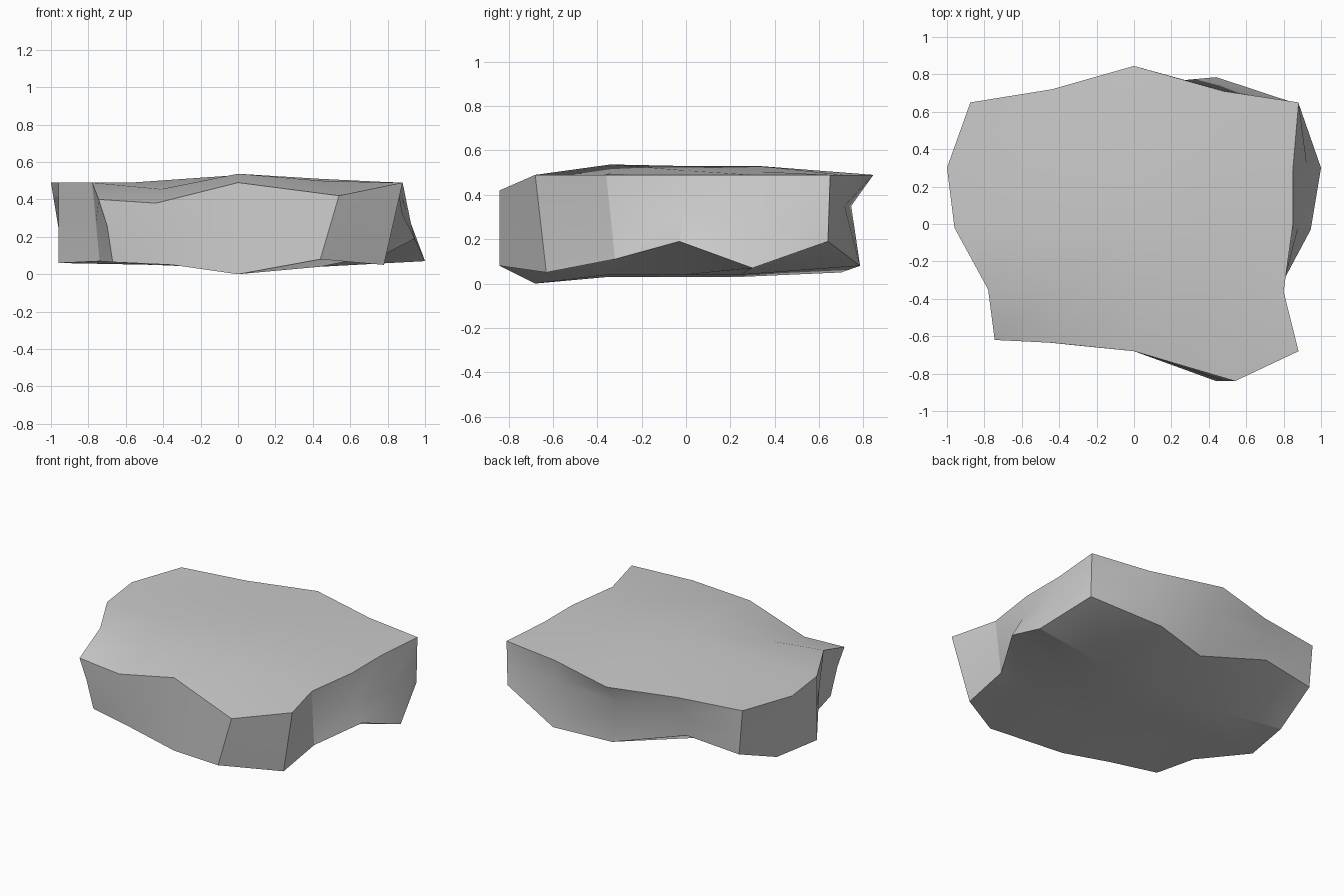
import bpy, bmesh, math

if "Cube" in bpy.data.objects:
    bpy.data.objects.remove(bpy.data.objects["Cube"])

# Rims of the slab, counter-clockwise from the front left corner, 4 spans a side
TOP = [(-.745, -.62, .40), (-.44, -.635, .38), (0, -.68, .49), (.54, -.84, .42),
       (.88, -.68, .49), (.80, -.36, .49), (.85, 0, .49), (.85, .30, .49),
       (.88, .65, .49), (.48, .71, .49), (0, .845, .49), (-.44, .72, .49),
       (-.875, .65, .49), (-1, .30, .49), (-.96, -.02, .49), (-.78, -.35, .49)]
BOTTOM = [(-.67, -.58, .065), (-.35, -.645, .05), (0, -.68, 0), (.44, -.84, .08),
          (.78, -.63, .05), (.79, -.32, .11), (.945, -.03, .19), (1, .30, .07),
          (.88, .64, .19), (.44, .785, .08), (.06, .70, .05), (-.48, .68, .23),
          (-.85, .65, .19), (-.90, .32, .06), (-.96, -.02, .06), (-.74, -.32, .07)]
# Middle ring: halfway between the rims, except for these dents
DENTS = {0: (-.70, -.61, .26), 6: (.88, -.01, .32), 7: (.925, .31, .27),
         9: (.47, .715, .35), 10: (0, .745, .35), 13: (-.96, .30, .25)}
# Inner grid of each cap: x by row, y by row, heights by row (front to back)
TOP_X = ((-.41, 0, .44), (-.57, 0, .44), (-.52, 0, .44))
TOP_Y = (-.34, 0, .33)
TOP_Z = ((.455, .537, .50), (.49, .53, .51), (.49, .53, .505))
BOTTOM_X = ((-.45, 0, .44),) * 3
BOTTOM_Y = (-.35, 0, .25)
BOTTOM_Z = ((.05, .03, .04),) * 3

# Grid positions of the rim points
RIM = ([(i, 0) for i in range(4)] + [(4, j) for j in range(4)]
       + [(i, 4) for i in range(4, 0, -1)] + [(0, j) for j in range(4, 0, -1)])

bm = bmesh.new()


def ring(points):
    return [bm.verts.new(p) for p in points]


def cap(rim, xs, ys, zs):
    """Fill a rim with a 4 x 4 grid of uneven faces."""
    grid = dict(zip(RIM, rim))
    for j in range(3):
        for i in range(3):
            grid[i + 1, j + 1] = bm.verts.new((xs[j][i], ys[j], zs[j][i]))
    for i in range(4):
        for j in range(4):
            bm.faces.new([grid[i, j], grid[i + 1, j],
                          grid[i + 1, j + 1], grid[i, j + 1]])


def wall(lower, upper):
    for k in range(16):
        n = (k + 1) % 16
        bm.faces.new([lower[k], lower[n], upper[n], upper[k]])


# Rock slab: top, bottom and two bands of side faces
middle = [DENTS.get(k, tuple((a + b) / 2 for a, b in zip(TOP[k], BOTTOM[k])))
          for k in range(16)]
low, mid, high = ring(BOTTOM), ring(middle), ring(TOP)
wall(low, mid)
wall(mid, high)
cap(high, TOP_X, TOP_Y, TOP_Z)
cap(low, BOTTOM_X, BOTTOM_Y, BOTTOM_Z)
bmesh.ops.recalc_face_normals(bm, faces=bm.faces)

mesh = bpy.data.meshes.new("rock_slab")
bm.to_mesh(mesh)
bm.free()
rock = bpy.data.objects.new("rock_slab", mesh)
bpy.context.collection.objects.link(rock)
bpy.context.view_layer.objects.active = rock
rock.select_set(True)
bpy.ops.object.shade_smooth_by_angle(angle=math.radians(20))
